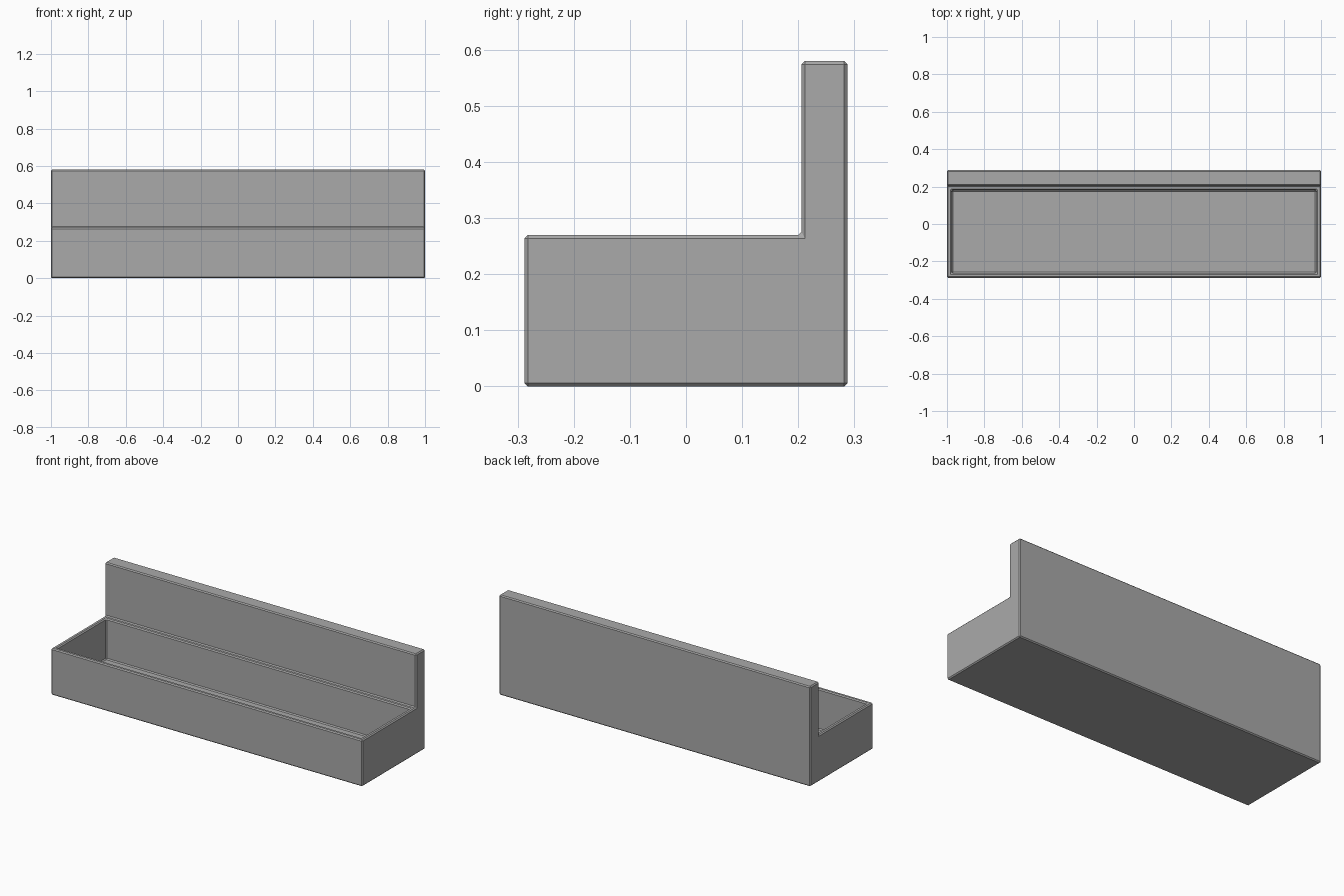
import bpy
import bmesh

cube = bpy.data.objects.get("Cube")
if cube:
    bpy.data.objects.remove(cube, do_unlink=True)

# Overall dimensions
HALF_LENGTH, HALF_DEPTH = 1.0, 0.288
RIM_Z, BACK_Z, BACK_Y = 0.27, 0.58, 0.206
WALL, FLOOR_Z, BEVEL = 0.025, 0.035, 0.006

# Plain grey
grey = bpy.data.materials.new("plain_grey")
grey.use_nodes = True
colour = (0.4, 0.4, 0.4, 1)
grey.diffuse_color = colour
grey.node_tree.nodes["Principled BSDF"].inputs["Base Color"].default_value = colour

# L-shaped side profile, extruded along the length
profile = [(-HALF_DEPTH, 0), (HALF_DEPTH, 0), (HALF_DEPTH, BACK_Z),
           (BACK_Y, BACK_Z), (BACK_Y, RIM_Z), (-HALF_DEPTH, RIM_Z)]
bm = bmesh.new()
side = bm.faces.new([bm.verts.new((-HALF_LENGTH, y, z)) for y, z in profile])
extruded = bmesh.ops.extrude_face_region(bm, geom=[side])["geom"]
bmesh.ops.translate(bm, vec=(2 * HALF_LENGTH, 0, 0),
                    verts=[v for v in extruded if isinstance(v, bmesh.types.BMVert)])
bmesh.ops.recalc_face_normals(bm, faces=bm.faces)

# Recessed tray: inset the lower top face and push it down to the floor
top = next(f for f in bm.faces
           if f.normal.z > 0.9 and abs(f.calc_center_median().z - RIM_Z) < 0.01)
bmesh.ops.inset_region(bm, faces=[top], thickness=WALL, use_even_offset=True)
floor = bmesh.ops.extrude_discrete_faces(bm, faces=[top])["faces"][0]
bmesh.ops.translate(bm, vec=(0, 0, FLOOR_Z - RIM_Z), verts=floor.verts)

mesh = bpy.data.meshes.new("tray_with_back")
bm.to_mesh(mesh)
bm.free()
mesh.materials.append(grey)
tray = bpy.data.objects.new("tray_with_back", mesh)
bpy.context.collection.objects.link(tray)

# Narrow flat chamfer on every hard edge
chamfer = tray.modifiers.new("chamfer", "BEVEL")
chamfer.width = BEVEL
chamfer.segments = 1
chamfer.limit_method = "ANGLE"
